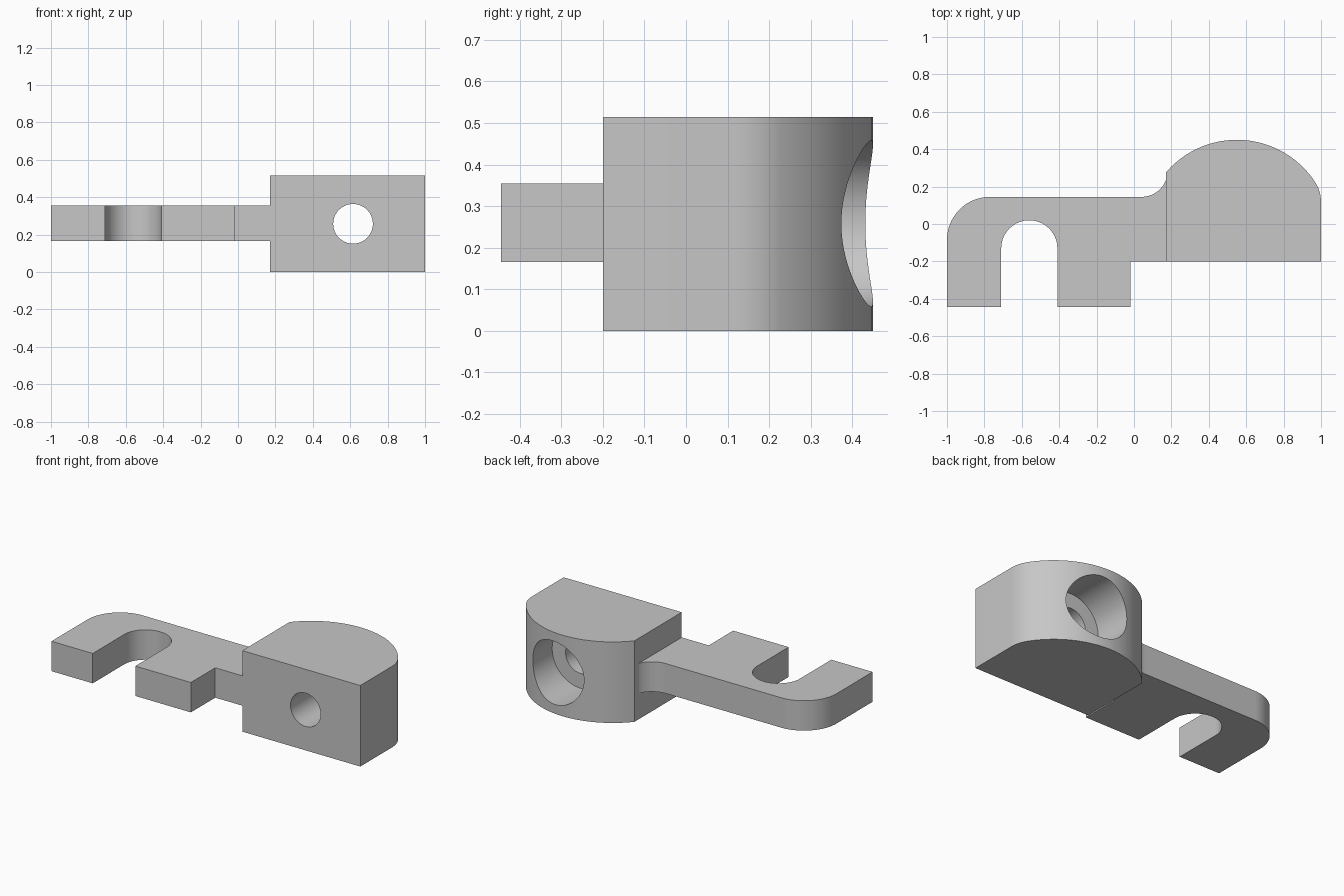
import bpy, bmesh
from math import radians, cos, sin, pi

if "Cube" in bpy.data.objects:
    bpy.data.objects.remove(bpy.data.objects["Cube"])

grey = bpy.data.materials.new("light grey")
grey.use_nodes = True
COLOUR = (0.57, 0.57, 0.57, 1)
grey.diffuse_color = COLOUR
grey.node_tree.nodes["Principled BSDF"].inputs["Base Color"].default_value = COLOUR


def arc(cx, cy, r, start, end, steps=20):
    """Points on an arc, angles in degrees."""
    angles = [radians(start + (end - start) * i / steps) for i in range(steps + 1)]
    return [(cx + r * cos(a), cy + r * sin(a)) for a in angles]


def extrude(name, outline, bottom, top):
    """Solid made by raising a plan outline."""
    bm = bmesh.new()
    face = bm.faces.new([bm.verts.new((x, y, bottom)) for x, y in outline])
    raised = bmesh.ops.extrude_face_region(bm, geom=[face])
    for v in raised["geom"]:
        if isinstance(v, bmesh.types.BMVert):
            v.co.z = top
    bmesh.ops.recalc_face_normals(bm, faces=bm.faces)
    mesh = bpy.data.meshes.new(name)
    bm.to_mesh(mesh)
    bm.free()
    mesh.materials.append(grey)
    obj = bpy.data.objects.new(name, mesh)
    bpy.context.collection.objects.link(obj)
    return obj


def combine(target, other, operation):
    """Boolean, applied, then the helper is removed."""
    mod = target.modifiers.new(operation, "BOOLEAN")
    mod.operation, mod.object, mod.solver = operation, other, "EXACT"
    bpy.context.view_layer.objects.active = target
    bpy.ops.object.modifier_apply(modifier=mod.name)
    bpy.data.objects.remove(other)


def bore(name, radius, y0, y1):
    """Cutter along y through the block's hole centre."""
    bpy.ops.mesh.primitive_cylinder_add(
        vertices=64, radius=radius, depth=y1 - y0,
        location=(0.615, (y0 + y1) / 2, 0.258), rotation=(pi / 2, 0, 0))
    cutter = bpy.context.object
    cutter.name = name
    cutter.hide_render = True
    cutter.data.materials.append(grey)
    return cutter


# Thick block with a rounded back
block_outline = [(0.17, -0.2), (1, -0.2)]
block_outline += arc(0.8, 0.116, 0.2, 0, 33.6, 12)
block_outline += arc(0.55, -0.05, 0.5, 33.6, 139.5, 40)[1:]
block = extrude("hook_bracket", block_outline, 0, 0.515)

# Thin arm with an open slot, a rounded corner and a fillet into the block
arm_outline = [(-1, -0.445), (-0.71, -0.445)]
arm_outline += arc(-0.56, -0.13, 0.15, 180, 0, 32)
arm_outline += [(-0.41, -0.445), (-0.02, -0.445), (-0.02, -0.2), (0.3, -0.2), (0.3, 0.2)]
arm_outline += arc(0.04, 0.285, 0.14, -8, -90)
arm_outline += arc(-0.77, -0.085, 0.23, 90, 180)
arm = extrude("slotted_arm", arm_outline, 0.165, 0.355)
combine(block, arm, "UNION")

# Through hole with a wide counterbore from the back
combine(block, bore("through_hole", 0.106, -0.4, 0.6), "DIFFERENCE")
combine(block, bore("counterbore", 0.2, 0.18, 0.6), "DIFFERENCE")

# Smooth curved walls, sharp corners
bpy.ops.object.select_all(action="DESELECT")
block.select_set(True)
bpy.context.view_layer.objects.active = block
bpy.ops.object.shade_smooth_by_angle(angle=radians(25))
